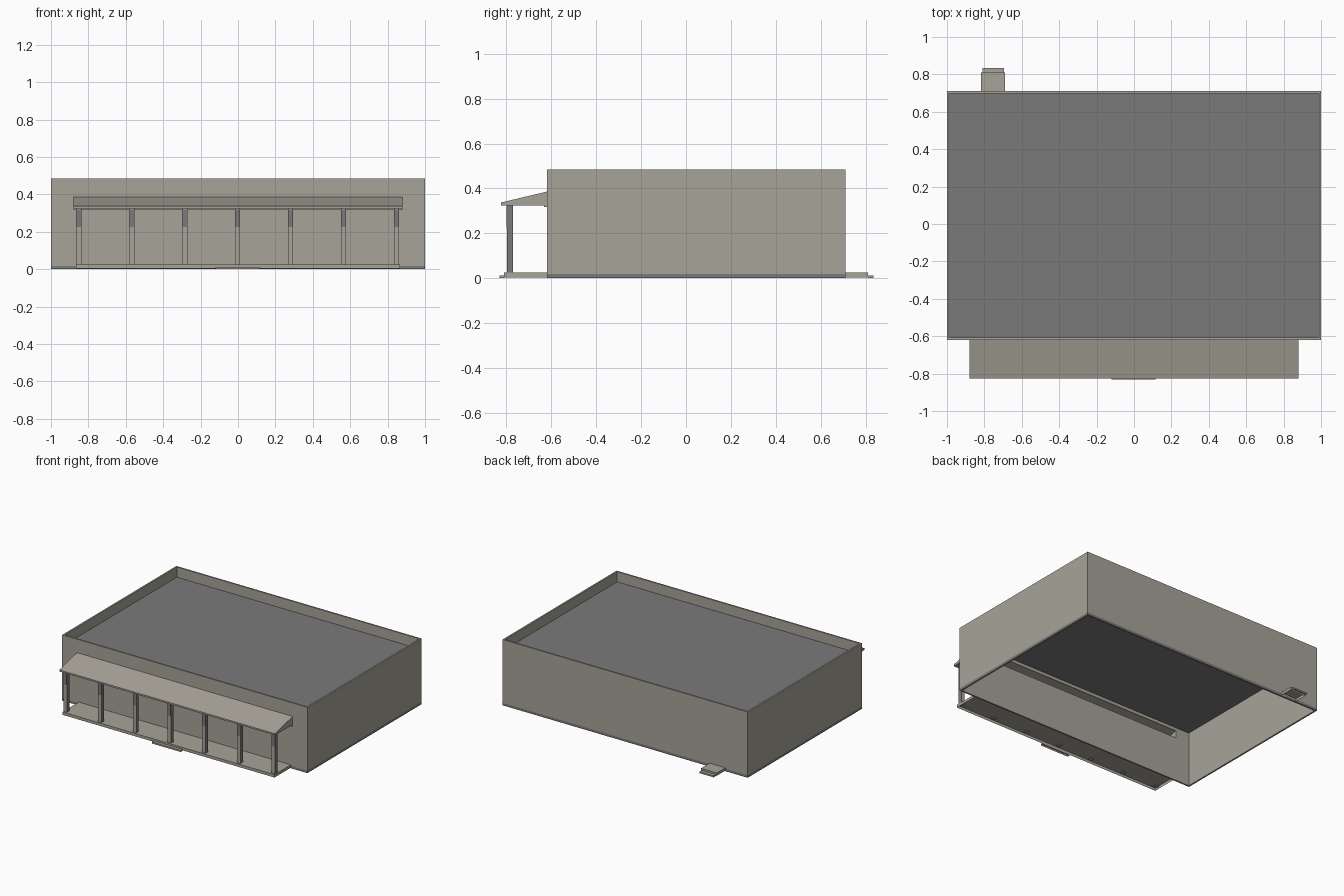
import bpy, bmesh

if "Cube" in bpy.data.objects:
    bpy.data.objects.remove(bpy.data.objects["Cube"], do_unlink=True)


def material(name, rgb):
    m = bpy.data.materials.new(name)
    m.use_nodes = True
    m.diffuse_color = (*rgb, 1)
    m.node_tree.nodes["Principled BSDF"].inputs["Base Color"].default_value = (*rgb, 1)
    return m


BEIGE = material("warm_beige", (0.39, 0.37, 0.315))
GREY = material("roof_grey", (0.195, 0.195, 0.195))


def finish(name, bm, mats):
    me = bpy.data.meshes.new(name)
    bm.to_mesh(me)
    bm.free()
    for m in mats:
        me.materials.append(m)
    ob = bpy.data.objects.new(name, me)
    bpy.context.scene.collection.objects.link(ob)
    return ob


def box(name, x, y, z, mats=(BEIGE,), open_faces=None, rule=None):
    """Box from ranges; faces matching open_faces(normal) are left out."""
    bm = bmesh.new()
    bmesh.ops.create_cube(bm, size=1)
    for v in bm.verts:
        v.co = [r[0] if c < 0 else r[1] for c, r in zip(v.co, (x, y, z))]
    bm.normal_update()
    if open_faces:
        gone = [f for f in bm.faces if open_faces(f.normal)]
        bmesh.ops.delete(bm, geom=gone, context="FACES")
    if rule:
        for f in bm.faces:
            f.material_index = rule(f.normal)
    return finish(name, bm, mats)


def bottom(n):
    return n.z < -0.5


# Main building dimensions
X, Y0, Y1, TOP = 1.0, -0.62, 0.71, 0.485
T, SKIRT, ROOF = 0.012, 0.018, 0.41
CX, C_LOW, C_TOP = 0.88, 0.325, 0.386

# Wall ring: closed loop of rings with a grey skirting band at the base
bm = bmesh.new()
rings = []
for inset, z in ((0, 0), (0, SKIRT), (0, TOP), (T, TOP), (T, 0)):
    a, b, c = X - inset, Y0 + inset, Y1 - inset
    rings.append([bm.verts.new(p) for p in ((-a, b, z), (a, b, z), (a, c, z), (-a, c, z))])
for k, ring in enumerate(rings):
    above = rings[(k + 1) % len(rings)]
    for i in range(4):
        j = (i + 1) % 4
        f = bm.faces.new((ring[i], ring[j], above[j], above[i]))
        f.material_index = 1 if k == 0 else 0
bmesh.ops.recalc_face_normals(bm, faces=bm.faces)
walls = finish("walls", bm, (BEIGE, GREY))

# Opening through the front wall into the hollow canopy
cutter = box("slot_cutter", (-CX + 0.005, CX - 0.005), (Y0 - 0.05, Y0 + 0.05),
             (C_LOW + 0.003, C_TOP - 0.004))
cutter.hide_render = True
cut = walls.modifiers.new("slot", "BOOLEAN")
cut.operation, cut.solver, cut.object = "DIFFERENCE", "EXACT", cutter
bpy.context.view_layer.objects.active = walls
bpy.ops.object.modifier_apply(modifier=cut.name)
bpy.data.objects.remove(cutter, do_unlink=True)

# Sunken flat roof
box("flat_roof", (-X + T, X - T), (Y0 + T, Y1 - T), (ROOF - 0.005, ROOF), (GREY,))

# Sloping canopy: wedge profile swept along x, open towards the wall
bm = bmesh.new()
profile = ((Y0, C_LOW), (-0.825, C_LOW), (-0.825, 0.337), (Y0, C_TOP))
ends = [[bm.verts.new((x, y, z)) for y, z in profile] for x in (-CX, CX)]
for end in ends:
    bm.faces.new(end)
for i in range(3):
    bm.faces.new((ends[0][i], ends[0][i + 1], ends[1][i + 1], ends[1][i]))
bmesh.ops.recalc_face_normals(bm, faces=bm.faces)
finish("canopy", bm, (BEIGE,))
box("canopy_ledger", (-CX, CX), (Y0 - 0.012, Y0), (0.317, C_LOW))

# Porch slab and front step, hollow underneath
box("porch_slab", (-0.865, 0.865), (-0.81, Y0), (0.004, 0.025), open_faces=bottom)
box("front_step", (-0.12, 0.115), (-0.832, -0.81), (0, 0.012), open_faces=bottom)

# Back stoop with a lower step
box("back_stoop", (-0.818, -0.69), (Y1, 0.81), (0.004, 0.025), open_faces=bottom)
box("back_step", (-0.81, -0.695), (0.81, 0.835), (0, 0.012), open_faces=bottom)

# Porch columns: beige faces, grey sides, grey upper front panel
for i in range(7):
    x = (i - 3) * 0.283 - 0.002
    box(f"column_{i + 1}", (x - 0.014, x + 0.014), (-0.798, -0.77), (0.018, C_LOW),
        (BEIGE, GREY), rule=lambda n: 1 if abs(n.x) > 0.5 else 0)
    box(f"column_panel_{i + 1}", (x - 0.013, x + 0.013), (-0.8, -0.798), (0.225, 0.32), (GREY,))
